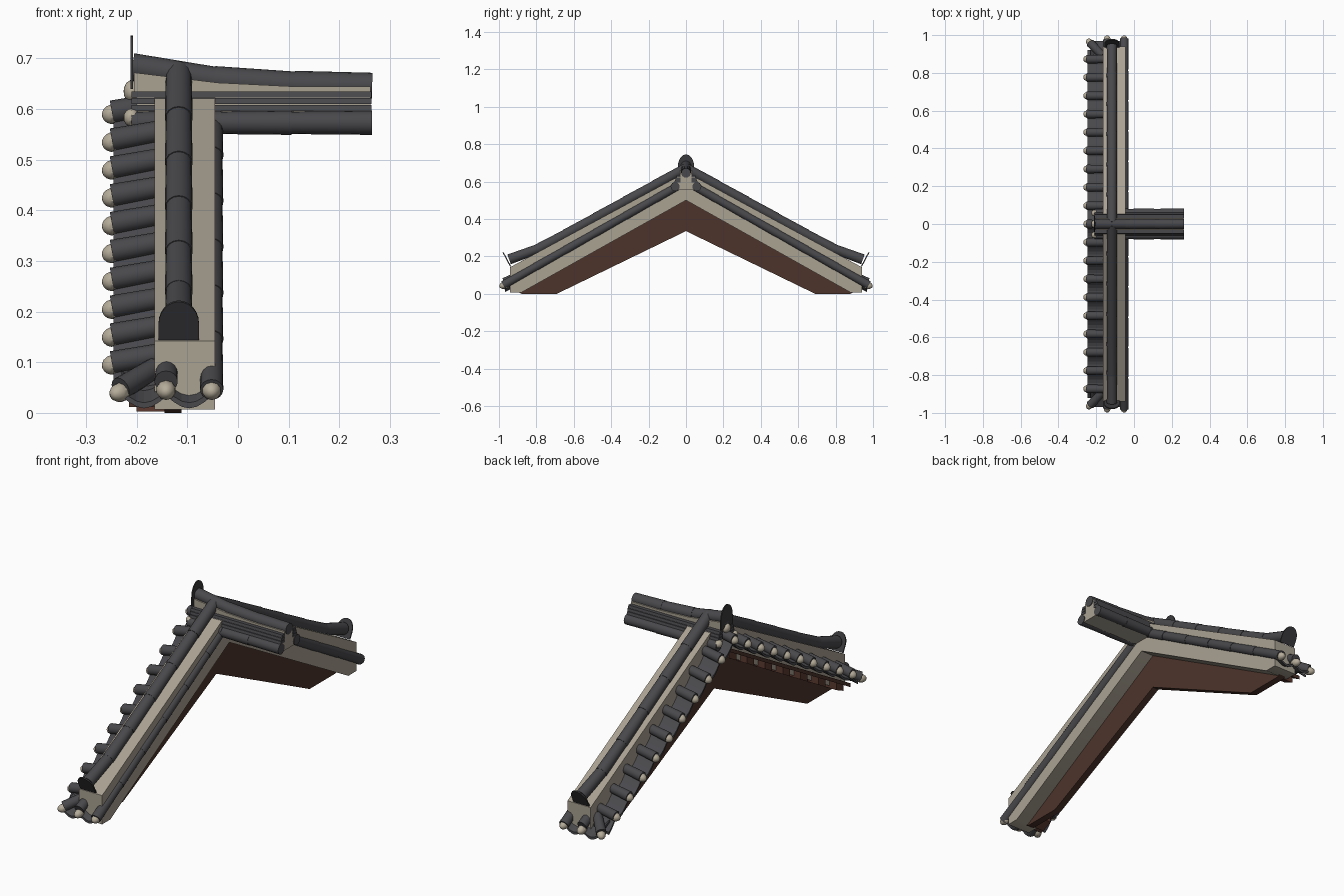
import bpy, bmesh, math
from mathutils import Vector, Matrix

if "Cube" in bpy.data.objects:
    bpy.data.objects.remove(bpy.data.objects["Cube"])


def mat(name, c):
    m = bpy.data.materials.new(name)
    m.diffuse_color = (*c, 1)
    m.use_nodes = True
    m.node_tree.nodes["Principled BSDF"].inputs["Base Color"].default_value = m.diffuse_color
    return m


TILE = mat("dark_tile", (0.066, 0.065, 0.072))
PLATE = mat("charcoal_plate", (0.042, 0.042, 0.046))
PLASTER = mat("plaster", (0.40, 0.36, 0.29))
CAP = mat("pale_cap", (0.46, 0.41, 0.32))
BOARD = mat("brown_board", (0.075, 0.034, 0.024))
RAFTER = mat("red_brown_wood", (0.11, 0.042, 0.03))


def finish(bm, name, m):
    """Turn a bmesh into an object, smooth except at sharp edges."""
    bmesh.ops.recalc_face_normals(bm, faces=bm.faces)
    for f in bm.faces:
        f.smooth = True
    for e in bm.edges:
        e.smooth = len(e.link_faces) == 2 and e.calc_face_angle(0) < math.radians(35)
    me = bpy.data.meshes.new(name)
    bm.to_mesh(me)
    bm.free()
    me.materials.append(m)
    ob = bpy.data.objects.new(name, me)
    bpy.context.collection.objects.link(ob)


def tube(bm, a, b, r0, r1):
    a, b = Vector(a), Vector(b)
    d = b - a
    M = Matrix.Translation((a + b) / 2) @ d.to_track_quat('Z', 'Y').to_matrix().to_4x4()
    bmesh.ops.create_cone(bm, cap_ends=True, segments=16, radius1=r0, radius2=r1,
                          depth=d.length, matrix=M)


def rolls(bm, pts, r):
    """Overlapping roll tiles, each a little wider at its lower end."""
    for a, b in zip(pts, pts[1:]):
        a, b = Vector(a), Vector(b)
        tube(bm, a, b + (b - a).normalized() * 0.006, r * 0.93, r)


def dome(bm, p, d, r, length):
    M = (Matrix.Translation(p) @ Vector(d).to_track_quat('Z', 'Y').to_matrix().to_4x4()
         @ Matrix.Diagonal((r, r, length, 1)))
    bmesh.ops.create_uvsphere(bm, u_segments=10, v_segments=8, radius=1, matrix=M)


def box(bm, lo, hi):
    lo, hi = Vector(lo), Vector(hi)
    bmesh.ops.create_cube(bm, size=1, matrix=Matrix.Translation((lo + hi) / 2)
                          @ Matrix.Diagonal((*(hi - lo), 1)))


def prism(bm, pts, off):
    """Extrude a closed outline by a vector."""
    f = bm.faces.new([bm.verts.new(p) for p in pts])
    new = bmesh.ops.extrude_face_region(bm, geom=[f])['geom']
    bmesh.ops.translate(bm, vec=off, verts=[v for v in new if isinstance(v, bmesh.types.BMVert)])


def sheet(bm, rows, th):
    """Thick strip through pairs of points."""
    for (a, b), (c, d) in zip(rows, rows[1:]):
        prism(bm, [a, b, d, c], (0, 0, -th))
    bmesh.ops.remove_doubles(bm, verts=bm.verts, dist=1e-5)
    inner = {}
    for f in bm.faces:
        inner.setdefault(frozenset(f.verts), []).append(f)
    bmesh.ops.delete(bm, geom=[f for fs in inner.values() if len(fs) > 1 for f in fs],
                     context='FACES_ONLY')


def gable(bm, outline, x0, x1):
    """Half outline in |y|, z mirrored into a bent slab."""
    for s in (-1, 1):
        prism(bm, [(x0, s * y, z) for y, z in outline], (x1 - x0, 0, 0))


def arch(bm, M, w, h, th):
    pts = [(-w, 0), (w, 0)]
    pts += [(w * math.cos(t), h * 0.4 + h * 0.6 * math.sin(t))
            for t in [math.pi * i / 12 for i in range(13)]]
    prism(bm, [M @ Vector((x, 0, z)) for x, z in pts], M.to_3x3() @ Vector((0, th, 0)))


# plaster gable wall, brown verge board and soffit plank
bm = bmesh.new()
gable(bm, [(0, .50), (.88, .007), (.94, .007), (.94, .142), (0, .65)], -.165, -.045)
finish(bm, "gable_wall", PLASTER)
bm = bmesh.new()
gable(bm, [(0, .52), (.90, .01), (.88, 0.0), (.69, 0.0), (0, .335)], -.145, -.112)
finish(bm, "verge_board", BOARD)
bm = bmesh.new()
gable(bm, [(0, .545), (.91, .03), (.91, .012), (0, .527)], -.215, -.15)
finish(bm, "soffit_plank", BOARD)

# small rafter ends under the verge
bm = bmesh.new()
for s in (-1, 1):
    for i in range(7):
        y = .06 + .132 * i
        z = .515 - .57 * y
        prism(bm, [(-.20, s * (y + dy), max(z + dz - .57 * dy, .003)) for dy, dz in
                   ((-.026, -.018), (.026, -.018), (.026, .02), (-.026, .02))], (.06, 0, 0))
finish(bm, "rafter_ends", RAFTER)

# roll tiles: gable crest, gable flank, side rows and eave corners
crest, flank, side, caps = (bmesh.new() for _ in range(4))
plates = bmesh.new()
for s in (-1, 1):
    ys = [0, .16, .32, .48, .64, .79, .94]
    rolls(crest, [(-.117, s * y, .672 - .55 * y + .25 * max(0, y - .75) ** 1.5 * 1.5)
                  for y in ys], .0275)
    rolls(flank, [(-.052, s * y, .60 - .567 * y) for y in (0, .16, .32, .48, .64, .8, .972)], .023)
    for i in range(10):
        y = .097 * i
        z = .596 - .567 * y
        if i or s > 0:
            tube(side, (-.14, s * y, z + .018), (-.249, s * y, z - .002), .021, .023)
            dome(caps, (-.247, s * y, z - .006), (-1, 0, -.25), .0195, .022)
    tube(side, (-.14, s * .88, .105), (-.142, s * .972, .062), .021, .023)
    tube(side, (-.165, s * .89, .088), (-.232, s * .958, .048), .021, .023)
    for p, d in (((-.052, .971, .045), (0, 1, -.2)), ((-.142, .971, .045), (0, 1, -.2)),
                 ((-.231, .957, .041), (-.6, .7, -.2))):
        dome(caps, (p[0], s * p[1], p[2]), (d[0], s * d[1], d[2]), .0195, .028)
    # leaning plate at the foot of the crest
    M = (Matrix.Translation((-.117, s * .935, .147)) @ Matrix.Rotation(0 if s < 0 else math.pi, 4, 'Z')
         @ Matrix.Rotation(math.radians(28), 4, 'X'))
    arch(plates, M, .04, .085, -.006)
finish(crest, "gable_crest_rolls", TILE)
finish(flank, "gable_flank_rolls", TILE)
finish(side, "side_rolls", TILE)

# curved pan tiles between the side rolls
rows = []
for k in range(-57, 58):
    y = k * .097 / 6
    z = .585 - .567 * abs(y) - .022 * abs(math.sin(math.pi * k / 6))
    rows.append(((-.246, y, z), (-.15, y, z + .018)))
bm = bmesh.new()
sheet(bm, rows, .012)
finish(bm, "side_pans", TILE)

# pan tiles at the two eave ends
for s, n in ((-1, "front"), (1, "back")):
    rows = []
    for k in range(13):
        x = -.23 + k * .178 / 12
        z = .044 - .024 * abs(math.sin(math.pi * k / 6))
        rows.append(((x, s * .968, z), (x, s * .89, z + .04)))
    bm = bmesh.new()
    sheet(bm, rows, .011)
    finish(bm, n + "_eave_pans", TILE)

# main ridge stub: plaster core, stacked flat tiles, rolls
bm = bmesh.new()
box(bm, (-.20, -.05, .555), (.262, .05, .63))
prism(bm, [(-.205, -.032, .63), (.262, -.032, .63), (.262, -.032, .645), (.1, -.032, .645),
           (-.04, -.032, .652), (-.205, -.032, .672)], (0, .064, 0))
finish(bm, "ridge_core", PLASTER)
bm = bmesh.new()
for i, w in enumerate((.062, .057, .052)):
    z = .596 + i * .0135
    for s in (-1, 1):
        prism(bm, [(-.21, s * .03, z), (-.21, s * w, z), (-.21, s * (w - .003), z + .012),
                   (-.21, s * .03, z + .012)], (.474, 0, 0))
finish(bm, "ridge_flat_tiles", TILE)
bm = bmesh.new()
for s in (-1, 1):
    rolls(bm, [(-.21, s * .058, .573), (-.04, s * .058, .573), (.1, s * .058, .573),
               (.259, s * .058, .573)], .024)
    dome(caps, (-.21, s * .058, .583), (-1, 0, 0), .018, .016)
dome(caps, (-.21, 0, .635), (-1, 0, 0), .022, .016)
rolls(bm, [(.265, 0, .646), (.118, 0, .648), (-.04, 0, .657), (-.203, 0, .682)], .0275)
finish(bm, "ridge_rolls", TILE)
finish(caps, "roll_end_caps", CAP)

# upright plate at the ridge end
arch(plates, Matrix.Translation((-.207, 0, .64)) @ Matrix.Rotation(math.pi / 2, 4, 'Z'),
     .043, .105, .005)
finish(plates, "end_plates", PLATE)
